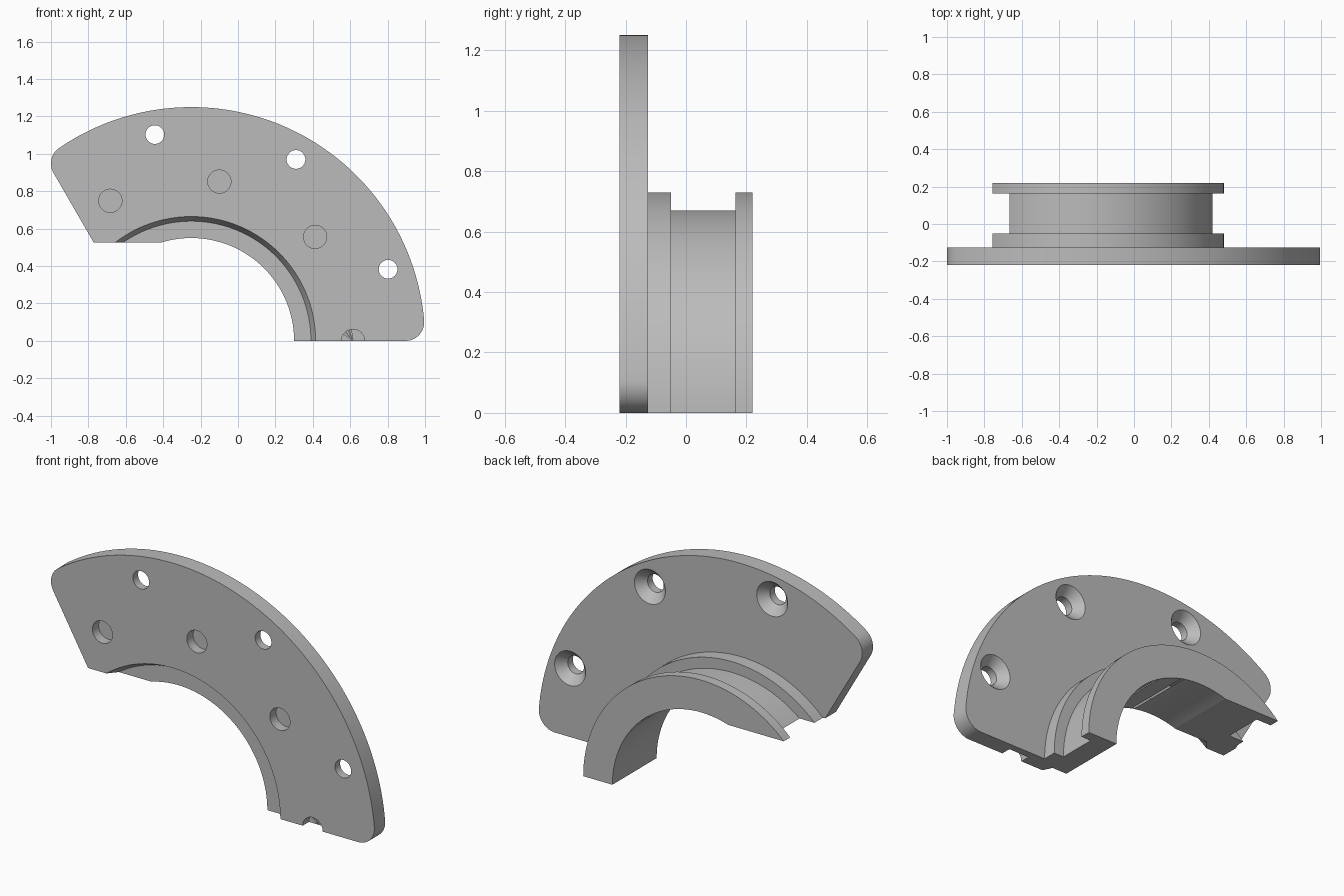
import bpy, bmesh, math

if "Cube" in bpy.data.objects:
    bpy.data.objects.remove(bpy.data.objects["Cube"], do_unlink=True)

CX = -0.25                      # arc axis, parallel to y at z = 0
FRONT, PLATE_BACK, BACK = -0.22, -0.125, 0.22
CUT_Z = 0.525

mat = bpy.data.materials.new("plain grey")
mat.use_nodes = True
grey = (0.5, 0.5, 0.5, 1)
mat.diffuse_color = grey
mat.node_tree.nodes["Principled BSDF"].inputs["Base Color"].default_value = grey


def finish(name, bm):
    bmesh.ops.recalc_face_normals(bm, faces=bm.faces)
    mesh = bpy.data.meshes.new(name)
    bm.to_mesh(mesh)
    bm.free()
    mesh.materials.append(mat)
    obj = bpy.data.objects.new(name, mesh)
    bpy.context.collection.objects.link(obj)
    return obj


def lathe(name, profile, x, z, steps):
    """Revolve a closed (radius, y) profile about the y direction."""
    bm = bmesh.new()
    rings = []
    for i in range(steps):
        a = 2 * math.pi * i / steps
        rings.append([bm.verts.new((x + r * math.cos(a), y, z + r * math.sin(a)))
                      for r, y in profile])
    n = len(profile)
    for i in range(steps):
        p, q = rings[i], rings[(i + 1) % steps]
        for j in range(n):
            k = (j + 1) % n
            bm.faces.new((p[j], p[k], q[k], q[j]))
    bmesh.ops.remove_doubles(bm, verts=bm.verts, dist=1e-5)
    return finish(name, bm)


def box(name, x0, x1, z0, z1):
    bm = bmesh.new()
    bmesh.ops.create_cube(bm, size=1)
    for v in bm.verts:
        v.co.x = x1 if v.co.x > 0 else x0
        v.co.z = z1 if v.co.z > 0 else z0
    return finish(name, bm)


def arc(x, z, r, a0, a1, steps):
    angles = [math.radians(a0 + (a1 - a0) * i / steps) for i in range(steps + 1)]
    return [(x + r * math.cos(a), z + r * math.sin(a)) for a in angles]


def combine(target, other, operation):
    mod = target.modifiers.new(operation.lower(), 'BOOLEAN')
    mod.operation, mod.solver, mod.object = operation, 'EXACT', other
    bpy.context.view_layer.objects.active = target
    bpy.ops.object.modifier_apply(modifier=mod.name)
    bpy.data.objects.remove(other, do_unlink=True)


# Flat plate outline: outer arc, rounded corners, slanted end, inner arc
outer, fillet = 1.25, 0.1
mid = outer - fillet
low_a = math.degrees(math.asin(fillet / mid))
top_a = math.degrees(math.acos(-0.65 / mid))
low_x = CX + math.sqrt(mid ** 2 - fillet ** 2)
top_z = math.sqrt(mid ** 2 - 0.65 ** 2)
outline = arc(low_x, fillet, fillet, -90, low_a, 12)
outline += arc(CX, 0, outer, low_a, top_a, 72)[1:]
outline += arc(CX - 0.65, top_z, fillet, top_a, 210, 12)[1:]
outline.append((-0.771, CUT_Z))
inner = 0.6
outline += arc(CX, 0, inner, 180 - math.degrees(math.asin(CUT_Z / inner)), 0, 48)

bm = bmesh.new()
face = bm.faces.new([bm.verts.new((x, FRONT, z)) for x, z in outline])
ext = bmesh.ops.extrude_face_region(bm, geom=[face])
for v in ext["geom"]:
    if isinstance(v, bmesh.types.BMVert):
        v.co.y = PLATE_BACK
body = finish("flanged_half_ring", bm)

# Grooved hub behind the plate, trimmed to the same ends
hub = lathe("hub", [(0.55, -0.2), (0.73, -0.2), (0.73, -0.05), (0.67, -0.05),
                    (0.67, 0.163), (0.73, 0.163), (0.73, BACK), (0.55, BACK)], CX, 0, 192)
combine(hub, box("trim_bottom", -2, 2, -2, 0), 'DIFFERENCE')
combine(hub, box("trim_left", -2, CX, -1, CUT_Z), 'DIFFERENCE')
combine(body, hub, 'UNION')

# Recessed front seat with a sloped rim
seat = lathe("seat_cutter", [(0.4, -0.27), (0.69, -0.27), (0.64, -0.17), (0.4, -0.17)],
             CX, 0, 192)
combine(body, seat, 'DIFFERENCE')


def polar(r, deg):
    a = math.radians(deg)
    return CX + r * math.cos(a), r * math.sin(a)


# Blind pin holes in the front
for deg in (0, 40, 80, 120):
    x, z = polar(0.865, deg)
    pin = lathe("pin_cutter", [(0, -0.3), (0.062, -0.3), (0.062, -0.165), (0, -0.165)], x, z, 40)
    combine(body, pin, 'DIFFERENCE')

# Countersunk screw holes opening to the back
for deg in (20, 60, 100):
    x, z = polar(1.12, deg)
    screw = lathe("screw_cutter", [(0, -0.3), (0.05, -0.3), (0.05, -0.175),
                                   (0.105, -0.115), (0, -0.115)], x, z, 40)
    combine(body, screw, 'DIFFERENCE')

# Smooth curved walls, crisp edges
bpy.ops.object.select_all(action='DESELECT')
body.select_set(True)
bpy.context.view_layer.objects.active = body
bpy.ops.object.shade_smooth_by_angle(angle=math.radians(25))
